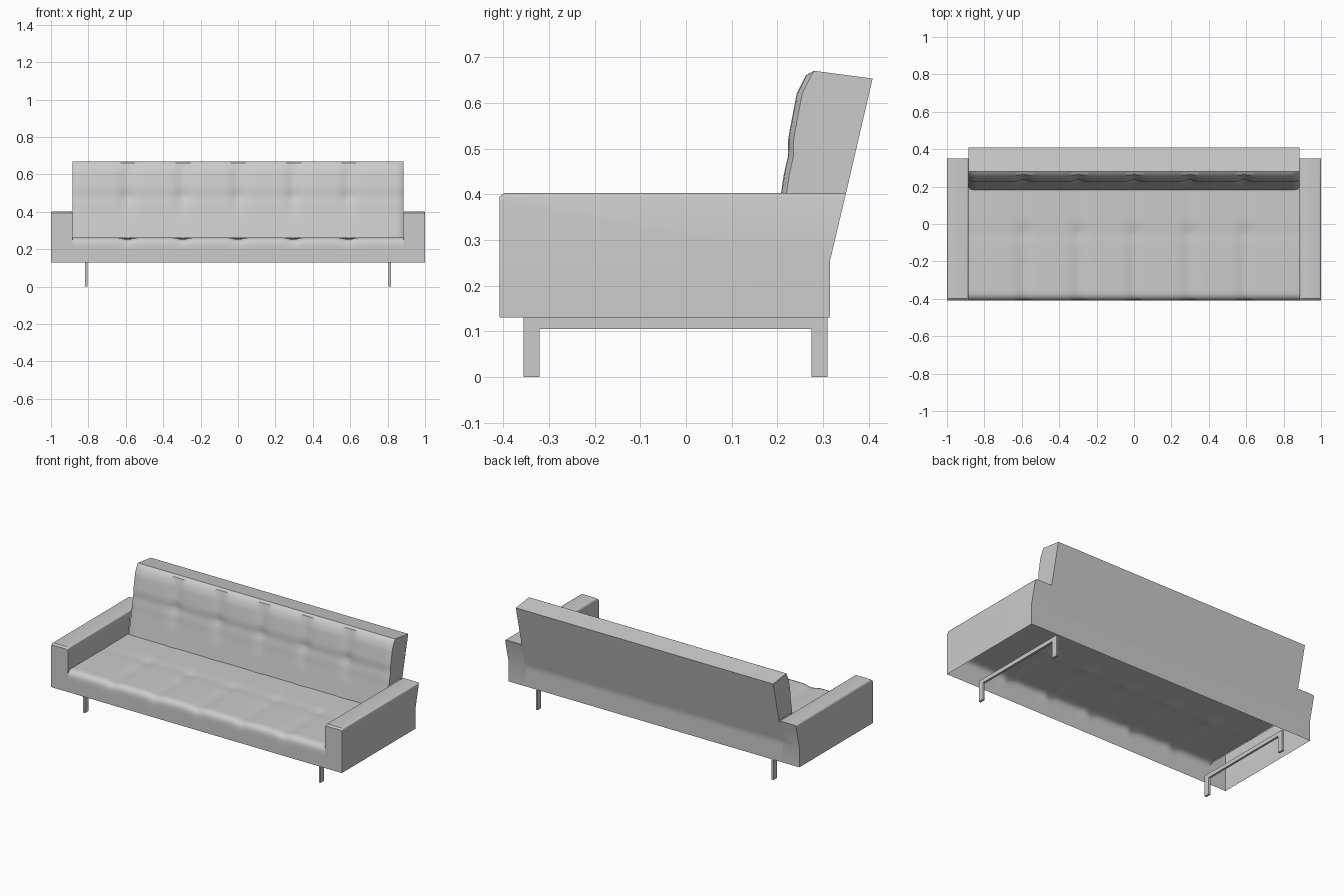
import bpy, bmesh, math
from mathutils import Vector

if "Cube" in bpy.data.objects:
    bpy.data.objects.remove(bpy.data.objects["Cube"])

W = 0.885        # half width between the arms
SEAM = 0.295     # cushion spacing


def finish(name, bm, mirror=False, smooth=True):
    me = bpy.data.meshes.new(name)
    bm.to_mesh(me)
    bm.free()
    ob = bpy.data.objects.new(name, me)
    bpy.context.collection.objects.link(ob)
    bpy.ops.object.select_all(action='DESELECT')
    ob.select_set(True)
    bpy.context.view_layer.objects.active = ob
    if mirror:
        ob.modifiers.new("mirror", 'MIRROR')
    if smooth:
        bpy.ops.object.shade_smooth_by_angle(angle=math.radians(35))
    return ob


def resample(pts, step=0.02):
    out = [pts[0]]
    for (a, b), (c, d) in zip(pts, pts[1:]):
        n = max(1, round(math.hypot(c - a, d - b) / step))
        out += [(a + (c - a) * k / n, b + (d - b) * k / n) for k in range(1, n + 1)]
    return out


def bump(t, width):
    return math.exp(-(t / width) ** 2)


def seam_dip(x):
    # vertical seams every SEAM, fading at the ends
    d = abs(x - SEAM * round(x / SEAM))
    return bump(d, 0.035) if abs(x) < W - 0.1 else 0.0


def sheet(bm, profile, place, nx=96):
    # sweep a (y, z) profile along x; place() adds the padding relief
    xs = [-W + 2 * W * j / nx for j in range(nx + 1)]
    rows = [[bm.verts.new(place(x, y, z)) for x in xs] for y, z in profile]
    for a, b in zip(rows, rows[1:]):
        for j in range(nx):
            bm.faces.new((a[j], a[j + 1], b[j + 1], b[j]))
    return rows


# seat: front apron rolling over into the tufted top
def seat_place(x, y, z):
    w = max(0.0, min(1.0, (z - 0.2) / 0.06))
    fade = max(0.25, min(1.0, (0.1 - y) / 0.3))
    cross = bump(y + 0.05, 0.035) * (0.3 + 0.7 * seam_dip(x))
    d = w * (0.010 * seam_dip(x) * fade + 0.007 * cross)
    front = 0.5 * d if y < -0.36 else 0.0
    return (x, y + front, z - d + 0.004 * w)


bm = bmesh.new()
sheet(bm, resample([(-0.408, 0.13), (-0.408, 0.225), (-0.404, 0.242), (-0.393, 0.254),
                    (-0.375, 0.259), (0.185, 0.260)]), seat_place)
finish("seat", bm)


# backrest: tufted front, flat top and raked back panel
def back_place(x, y, z):
    if y > 0.29 or z > 0.665:
        return (x, y, z)
    top = max(0.0, min(1.0, (0.665 - z) / 0.04))
    fade = max(0.0, min(1.0, (z - 0.36) / 0.12)) * top
    d = 0.012 * seam_dip(x) * fade
    d += 0.009 * bump(z - 0.485, 0.025) * (0.4 + 0.6 * seam_dip(x))
    edge = max(0.0, abs(x) - (W - 0.03)) / 0.03
    return (x, y + d + 0.012 * edge ** 2, z)


bm = bmesh.new()
prof = resample([(0.180, 0.255), (0.208, 0.403), (0.219, 0.48), (0.223, 0.52), (0.242, 0.62),
                 (0.262, 0.66), (0.280, 0.670), (0.408, 0.653), (0.350, 0.403),
                 (0.315, 0.255), (0.315, 0.13)])
rows = sheet(bm, prof, back_place)
cap = [r for r, (y, z) in zip(rows, prof) if z > 0.402]
bm.faces.new([r[0] for r in cap])
bm.faces.new([r[-1] for r in reversed(cap)])
finish("backrest", bm)

# arms: hollow shells, open below, inner wall only above the seat
bm = bmesh.new()
side = [(-0.408, 0.13), (-0.408, 0.394), (-0.397, 0.403), (0.350, 0.403), (0.315, 0.255), (0.315, 0.13)]
face = bm.faces.new([bm.verts.new((W, y, z)) for y, z in side])
ext = bmesh.ops.extrude_face_region(bm, geom=[face])
for v in ext['geom']:
    if isinstance(v, bmesh.types.BMVert):
        v.co.x = 1.0
bmesh.ops.recalc_face_normals(bm, faces=bm.faces[:])
top = [e for e in bm.edges if abs(e.verts[0].co.x - e.verts[1].co.x) < 1e-4
       and min(v.co.z for v in e.verts) > 0.39]
bmesh.ops.bevel(bm, geom=top, offset=0.009, segments=3, profile=0.5, affect='EDGES')


def inner():
    return [f for f in bm.faces if f.normal.x < -0.99]


for co, no in (((0, 0, 0.255), (0, 0, 1)), ((0, 0.185, 0.255), (0, 0.98, -0.19))):
    fs = inner()
    geom = list({g for f in fs for g in (*f.verts, *f.edges)}) + fs
    bmesh.ops.bisect_plane(bm, geom=geom, plane_co=co, plane_no=no)
bm.normal_update()
gone = [f for f in bm.faces if f.normal.z < -0.9]
for f in inner():
    c = f.calc_center_median()
    if c.z < 0.255 or (c - Vector((0, 0.185, 0.255))).dot(Vector((0, 0.98, -0.19))) > 0:
        gone.append(f)
bmesh.ops.delete(bm, geom=gone, context='FACES')
finish("arms", bm, mirror=True)

# legs: flat inverted-U frames under each end
bm = bmesh.new()
u = [(-0.355, 0), (-0.320, 0), (-0.320, 0.105), (0.274, 0.105), (0.274, 0), (0.309, 0),
     (0.309, 0.13), (-0.355, 0.13)]
face = bm.faces.new([bm.verts.new((0.804, y, z)) for y, z in u])
ext = bmesh.ops.extrude_face_region(bm, geom=[face])
for v in ext['geom']:
    if isinstance(v, bmesh.types.BMVert):
        v.co.x = 0.817
bmesh.ops.recalc_face_normals(bm, faces=bm.faces[:])
finish("leg_frames", bm, mirror=True, smooth=False)
